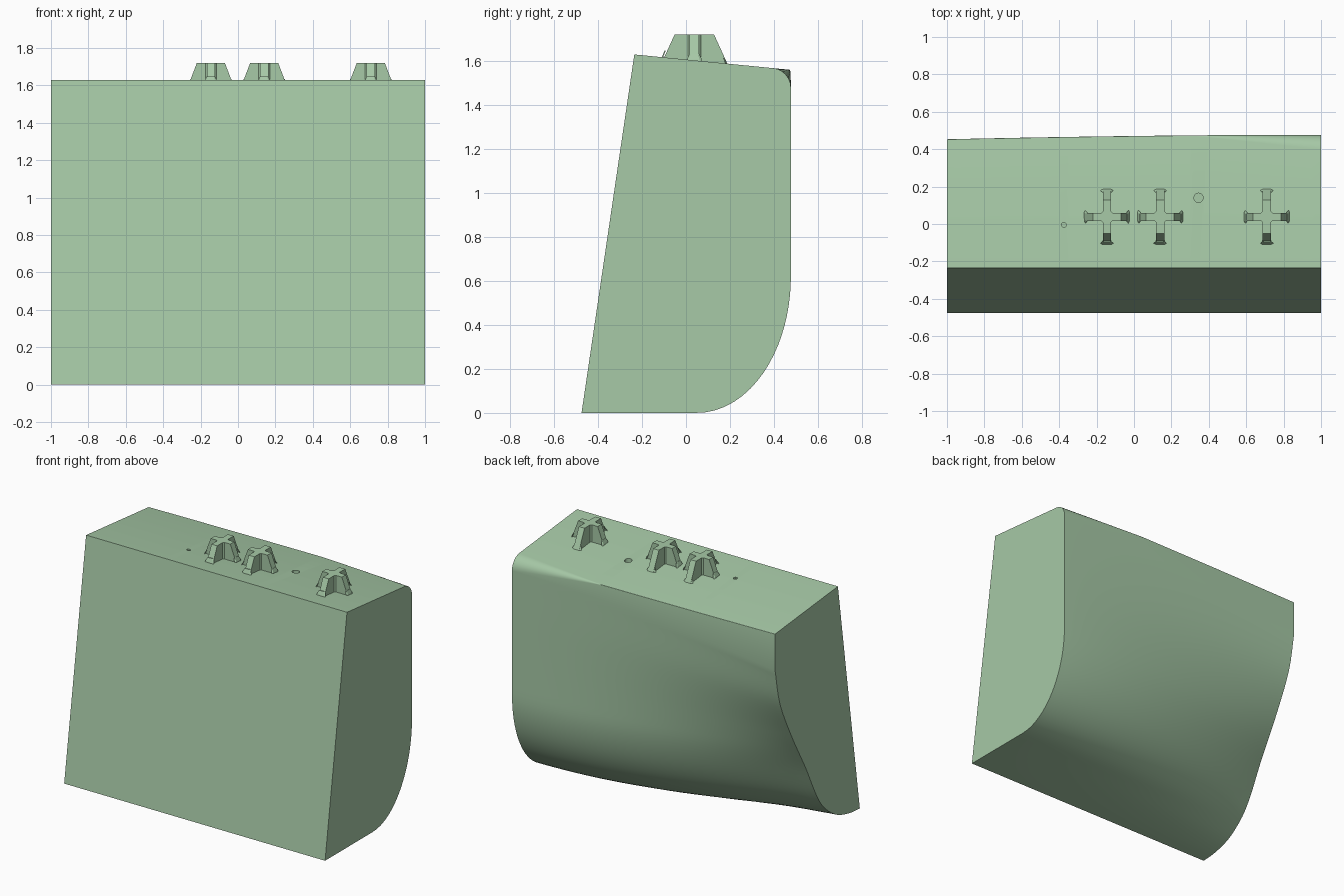
import bpy, bmesh, math
from mathutils import Vector

if "Cube" in bpy.data.objects:
    bpy.data.objects.remove(bpy.data.objects["Cube"])

green = bpy.data.materials.new("sage_green")
green.diffuse_color = (0.385, 0.585, 0.385, 1)
green.use_nodes = True
green.node_tree.nodes["Principled BSDF"].inputs["Base Color"].default_value = green.diffuse_color

def make_object(name, verts, faces):
    bm = bmesh.new()
    vs = [bm.verts.new(v) for v in verts]
    for f in faces:
        bm.faces.new([vs[i] for i in f])
    bmesh.ops.recalc_face_normals(bm, faces=bm.faces)
    me = bpy.data.meshes.new(name)
    bm.to_mesh(me)
    bm.free()
    me.materials.append(green)
    ob = bpy.data.objects.new(name, me)
    bpy.context.collection.objects.link(ob)
    return ob

def loft(name, rings):
    n = len(rings[0])
    faces = [list(range(n)), [(len(rings) - 1) * n + i for i in range(n)]]
    for r in range(len(rings) - 1):
        for i in range(n):
            j = (i + 1) % n
            faces.append([r * n + i, r * n + j, (r + 1) * n + j, (r + 1) * n + i])
    return make_object(name, [p for ring in rings for p in ring], faces)

def spline(pts, steps=8):
    p = [Vector(q) for q in pts]
    p = [2 * p[0] - p[1]] + p + [2 * p[-1] - p[-2]]
    out = []
    for i in range(1, len(p) - 2):
        a, b, c, d = p[i - 1:i + 3]
        for k in range(steps):
            t = k / steps
            out.append(0.5 * (2 * b + (c - a) * t + (2 * a - 5 * b + 4 * c - d) * t * t
                              + (3 * b - a - 3 * c + d) * t ** 3))
    return out + [p[-2]]

def resample(pts, n):
    dist = [0]
    for a, b in zip(pts, pts[1:]):
        dist.append(dist[-1] + (b - a).length)
    out, k = [], 0
    for i in range(n):
        s = dist[-1] * i / (n - 1)
        while k < len(pts) - 2 and dist[k + 1] < s:
            k += 1
        out.append(pts[k].lerp(pts[k + 1], (s - dist[k]) / (dist[k + 1] - dist[k])))
    return out

def top_z(y):
    return 1.63 - 0.0986 * (y + 0.235)

# Body: block whose back blends from a tucked S-curve (left) to a round heel (right)
left = spline([(0.453, 1.31), (0.40, 1.06), (0.275, 0.79), (0.12, 0.51), (0.01, 0.29),
               (-0.07, 0.17), (-0.175, 0.08), (-0.265, 0.035), (-0.376, 0.008), (-0.475, 0)])
right = [Vector((0.477, 1.475))]
for i in range(25):
    a = math.pi / 2 * i / 24
    right.append(Vector((0.05 + 0.427 * math.cos(a), 0.62 - 0.62 * math.sin(a))))
right.append(Vector((-0.475, 0)))
N = 48
left, right = resample(left, N), resample(right, N)

rings = []
for s in range(41):
    t = s / 40
    x = -1 + 2 * t
    e = 1 - (1 - t) ** 1.9
    back = [p.lerp(q, e) for p, q in zip(left, right)]
    r = max(0.003, 0.08 * (x - 0.3) / 0.7)
    yb = back[0].x
    corner = []
    for k in range(7):
        a = math.pi / 2 * (1 - k / 6)
        y = yb - r + r * math.cos(a)
        corner.append((x, y, top_z(y) - r * (1 - math.sin(a))))
    rings.append([(x, -0.235, 1.63)] + corner + [(x, p.x, p.y) for p in back])
body = loft("block_body", rings)

# Small pits in the top face
cutters = []
for x, y, r in [(0.345, 0.14, 0.025), (-0.375, -0.005, 0.013)]:
    bpy.ops.mesh.primitive_cylinder_add(vertices=12, radius=r, depth=0.05,
                                        location=(x, y, top_z(y)))
    cut = bpy.context.object
    cut.name = "pit_cutter"
    cut.hide_render = True
    cut.data.materials.append(green)
    cutters.append(cut)
    mod = body.modifiers.new("pit", 'BOOLEAN')
    mod.operation = 'DIFFERENCE'
    mod.object = cut
bpy.ops.object.select_all(action='DESELECT')
bpy.context.view_layer.objects.active = body
body.select_set(True)
for m in list(body.modifiers):
    bpy.ops.object.modifier_apply(modifier=m.name)
for cut in cutters:
    bpy.data.objects.remove(cut)
bpy.ops.object.shade_smooth_by_angle(angle=math.radians(30))

# Cross-shaped studs with flared feet at the end of each arm
CY = 0.038

def cross(cx, a, b, z, w=0.022, c=0.008):
    quad = [(a, w), (w + c, w), (w, w + c), (w, b)]
    out = []
    for sx, sy in [(1, 1), (-1, 1), (-1, -1), (1, -1)]:
        pts = quad if sx * sy > 0 else quad[::-1]
        out += [(cx + sx * px, CY + sy * py, z) for px, py in pts]
    return out

def foot(cx, ang, dist):
    d = Vector((math.cos(ang), math.sin(ang), 0))
    side = Vector((-d.y, d.x, 0))
    base = Vector((cx, CY, 0)) + d * dist
    zs = top_z(base.y)
    rings = []
    for z, half, shift in [(-0.02, 0.038, 0.006), (0.005, 0.034, 0), (0.03, 0.022, -0.010)]:
        o = base + d * shift + Vector((0, 0, zs + z))
        rings.append([o - side * half - d * 0.006, o + side * half - d * 0.006,
                      o + side * half * 0.7, o - side * half * 0.7])
    loft("stud_foot", rings)

for cx in (-0.145, 0.14, 0.71):
    loft("cross_stud", [cross(cx, 0.136, 0.163, 1.56), cross(cx, 0.075, 0.09, 1.72)])
    for k in range(4):
        foot(cx, k * math.pi / 2, 0.146 if k % 2 else 0.12)
